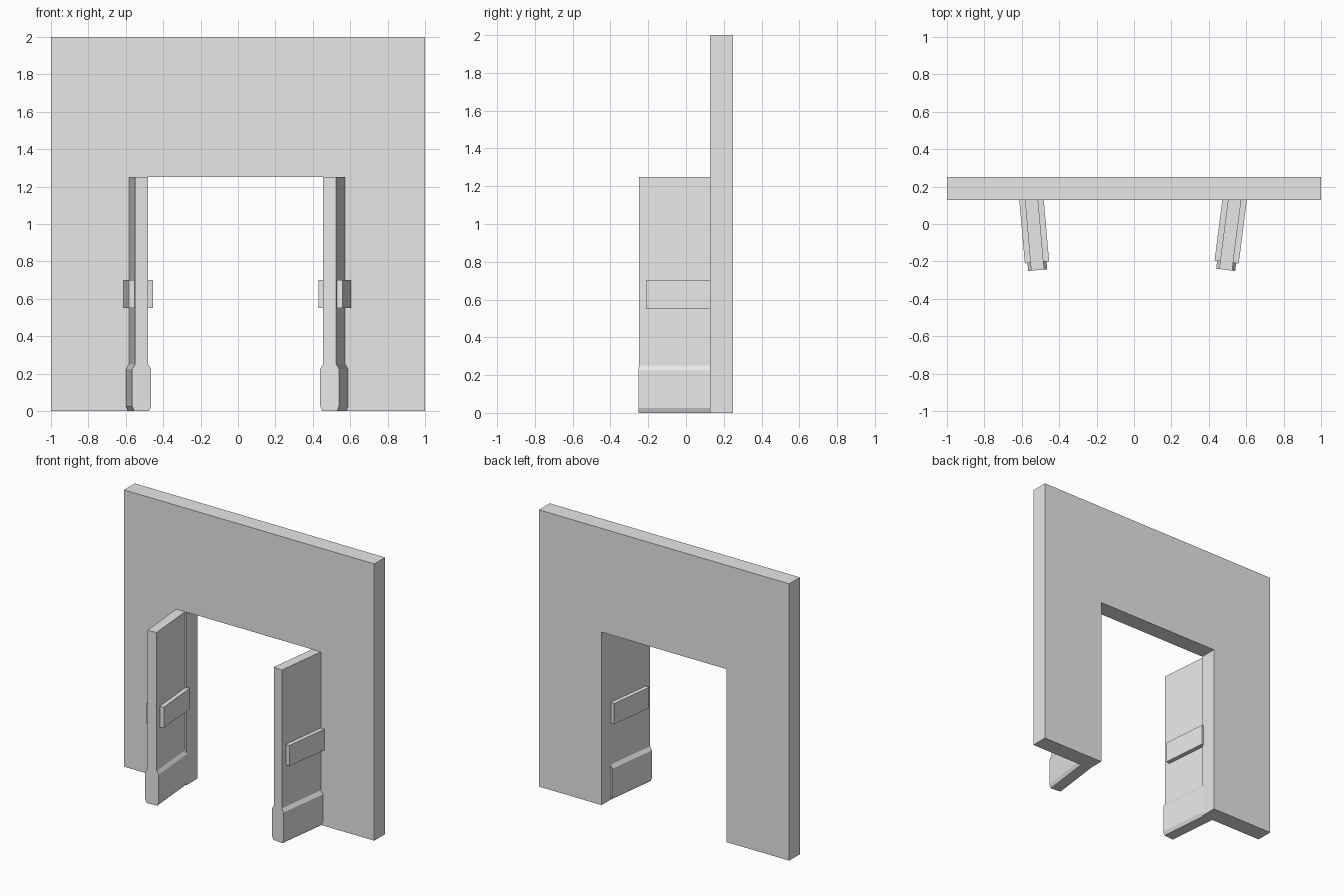
import bpy, bmesh, math
from mathutils import Matrix

if "Cube" in bpy.data.objects:
    bpy.data.objects.remove(bpy.data.objects["Cube"])

grey = bpy.data.materials.new("light_grey")
grey.diffuse_color = (0.8, 0.8, 0.8, 1)
grey.use_nodes = True
grey.node_tree.nodes["Principled BSDF"].inputs["Base Color"].default_value = grey.diffuse_color


def extrude_profile(name, points, y0, y1):
    """Extrude an x-z outline along y into a closed solid."""
    bm = bmesh.new()
    face = bm.faces.new([bm.verts.new((x, y0, z)) for x, z in points])
    new = bmesh.ops.extrude_face_region(bm, geom=[face])["geom"]
    bmesh.ops.translate(bm, vec=(0, y1 - y0, 0),
                        verts=[v for v in new if isinstance(v, bmesh.types.BMVert)])
    bmesh.ops.recalc_face_normals(bm, faces=bm.faces[:])
    mesh = bpy.data.meshes.new(name)
    bm.to_mesh(mesh)
    bm.free()
    mesh.materials.append(grey)
    obj = bpy.data.objects.new(name, mesh)
    bpy.context.collection.objects.link(obj)
    return obj


def mirrored(half):
    """Complete a right-hand half outline across x = 0."""
    return half + [(-x, z) for x, z in reversed(half)]


# Wall with a central doorway
extrude_profile("wall", mirrored([(0.5, 1.25), (0.5, 0), (1, 0), (1, 2)]), 0.127, 0.25)

# Door leaf outline: chamfered foot, thicker kick base, slim upper panel
leaf = mirrored([(0.04, 0), (0.051, 0.025), (0.051, 0.225), (0.035, 0.25), (0.035, 1.25)])
# Crossbar outline, standing proud of both leaf sides
bar = mirrored([(0.065, 0.55), (0.065, 0.70)])

# Open doors, each swung slightly towards the middle
for side, hinge_x, angle in (("left", -0.548, 5), ("right", 0.538, -7.3)):
    place = Matrix.Translation((hinge_x, 0.13, 0)) @ Matrix.Rotation(math.radians(angle), 4, "Z")
    for part, outline, length in (("door", leaf, 0.378), ("crossbar", bar, 0.336)):
        obj = extrude_profile(f"{side}_{part}", outline, -length, 0.007)
        obj.matrix_world = place
